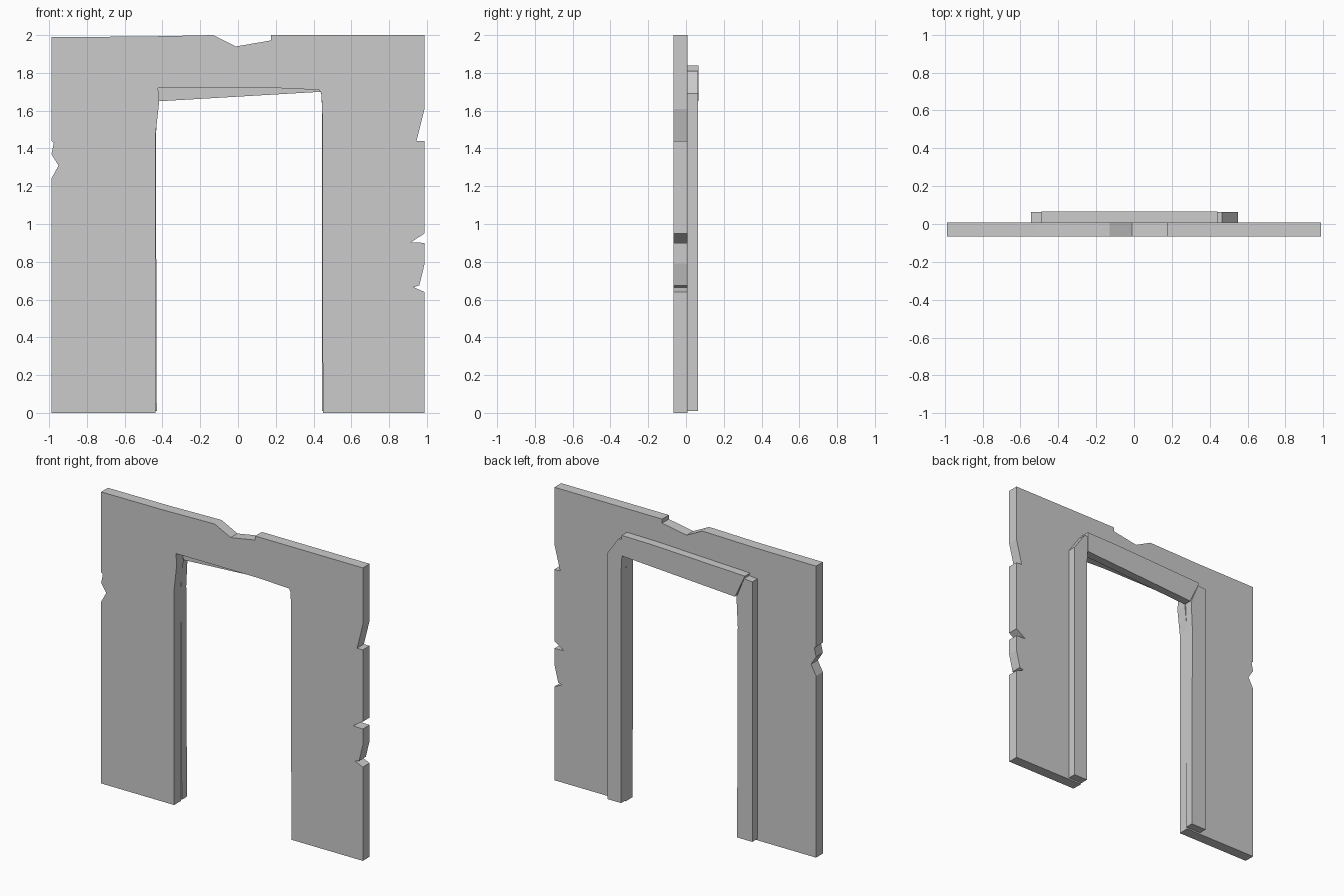
import bpy, bmesh


def slab(name, outline, y_front, y_back):
    """Extrude an (x, z) outline from y_front to y_back."""
    bm = bmesh.new()
    face = bm.faces.new([bm.verts.new((x, y_front, z)) for x, z in outline])
    result = bmesh.ops.extrude_face_region(bm, geom=[face])
    moved = [v for v in result["geom"] if isinstance(v, bmesh.types.BMVert)]
    bmesh.ops.translate(bm, verts=moved, vec=(0, y_back - y_front, 0))
    bmesh.ops.recalc_face_normals(bm, faces=bm.faces)
    mesh = bpy.data.meshes.new(name)
    bm.to_mesh(mesh)
    bm.free()
    obj = bpy.data.objects.new(name, mesh)
    bpy.context.collection.objects.link(obj)
    return obj


W = 0.988  # half width of the wall

# Wall outline: chipped left side, top and right side, then the doorway
left_side = [(-W, 0), (-W, 1.24), (-0.95, 1.31), (-W, 1.37), (-0.975, 1.43), (-W, 1.44)]
top_edge = [(-W, 1.99), (-0.52, 1.992), (-0.13, 2.0), (-0.01, 1.94), (0.175, 1.972), (0.175, 2.0), (W, 2.0)]
right_side = [(W, 1.61), (0.945, 1.44), (W, 1.44), (W, 0.95), (0.915, 0.903), (W, 0.90),
              (W, 0.79), (0.96, 0.675), (0.93, 0.665), (W, 0.64), (W, 0)]
doorway = [(0.45, 0), (0.447, 0.6), (0.447, 1.56), (0.442, 1.69), (0.43, 1.71), (0.2, 1.72),
           (-0.423, 1.72), (-0.418, 1.64), (-0.437, 1.47), (-0.437, 0)]
slab("wall", left_side + top_edge + right_side + doorway, -0.065, 0.008)

# Door frame on the back of the wall
slab("frame_post_left",
     [(-0.545, 0.01), (-0.545, 1.785), (-0.483, 1.79), (-0.425, 1.65), (-0.435, 1.45), (-0.43, 0.01)],
     0.008, 0.063)
slab("frame_post_right",
     [(0.55, 0.01), (0.55, 1.69), (0.465, 1.81), (0.44, 1.81), (0.44, 1.70), (0.446, 1.6), (0.446, 0.01)],
     0.008, 0.063)
slab("frame_lintel",
     [(-0.49, 1.81), (0.21, 1.837), (0.44, 1.84), (0.44, 1.70), (-0.415, 1.65)],
     0.009, 0.065)
